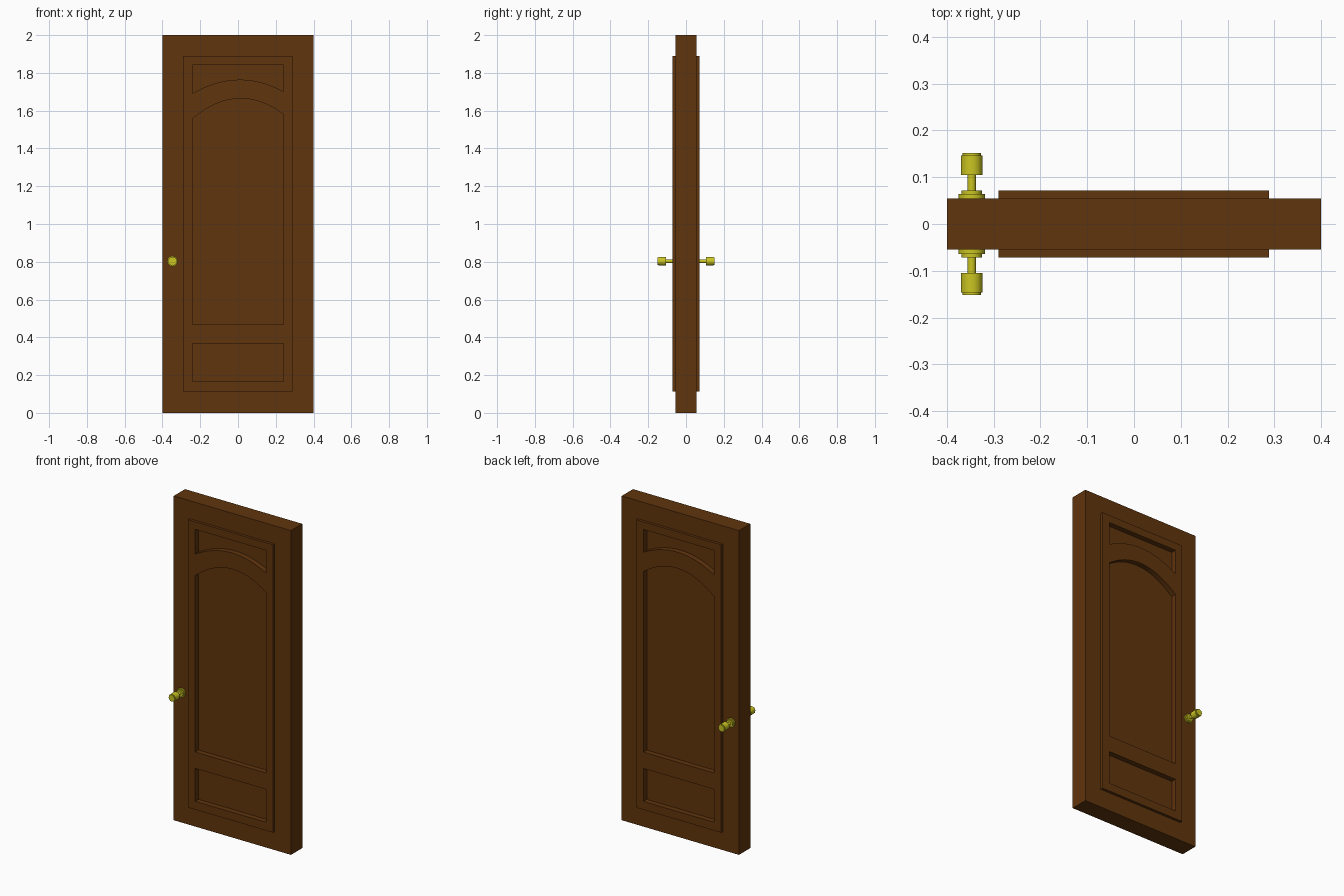
import bpy, bmesh, math

cube = bpy.data.objects.get("Cube")
if cube:
    bpy.data.objects.remove(cube, do_unlink=True)

SLAB, RAISED, RECESS = 0.055, 0.0715, 0.039   # half depths in y
X0, X1 = -0.242, 0.24                         # sides of the openings


def material(name, color, rough):
    m = bpy.data.materials.new(name)
    m.use_nodes = True
    m.diffuse_color = color
    node = m.node_tree.nodes["Principled BSDF"]
    node.inputs["Base Color"].default_value = color
    node.inputs["Roughness"].default_value = rough
    return m


wood = material("brown wood", (0.118, 0.035, 0.004, 1), 0.7)
brass = material("yellow brass", (0.6, 0.56, 0.016, 1), 0.5)


def add_object(name, bm, mat):
    bmesh.ops.recalc_face_normals(bm, faces=bm.faces)
    mesh = bpy.data.meshes.new(name)
    bm.to_mesh(mesh)
    bm.free()
    mesh.materials.append(mat)
    ob = bpy.data.objects.new(name, mesh)
    bpy.context.collection.objects.link(ob)
    return ob


def prism(name, outline, y0, y1, mat):
    """Extrude an (x, z) outline along y."""
    bm = bmesh.new()
    face = bm.faces.new([bm.verts.new((x, y0, z)) for x, z in outline])
    ext = bmesh.ops.extrude_face_region(bm, geom=[face])["geom"]
    verts = [g for g in ext if isinstance(g, bmesh.types.BMVert)]
    bmesh.ops.translate(bm, verts=verts, vec=(0, y1 - y0, 0))
    return add_object(name, bm, mat)


def rect(x0, x1, z0, z1):
    return [(x0, z0), (x1, z0), (x1, z1), (x0, z1)]


def arch(left, top, right, steps=16):
    """Shallow arched edge running from the left side to the right side."""
    pts = []
    for i in range(steps + 1):
        t = i / steps
        base = left + (right - left) * t
        rise = top - (left + right) / 2
        pts.append((X0 + (X1 - X0) * t, base + rise * 4 * t * (1 - t)))
    return pts


def boolean(target, other, operation):
    mod = target.modifiers.new(operation, "BOOLEAN")
    mod.operation, mod.solver, mod.object = operation, "EXACT", other
    bpy.context.view_layer.objects.active = target
    bpy.ops.object.modifier_apply(modifier=mod.name)
    bpy.data.objects.remove(other, do_unlink=True)


# Door slab with the raised field on both faces
door = prism("door", rect(-0.4, 0.4, 0, 2), -SLAB, SLAB, wood)
field = prism("raised_field", rect(-0.29, 0.289, 0.114, 1.889), -RAISED, RAISED, wood)
boolean(door, field, "UNION")

# Recessed panels: low rectangle, tall arched panel, arched top panel
panels = [
    rect(X0, X1, 0.165, 0.368),
    [(X1, 0.469), (X0, 0.469)] + arch(1.557, 1.664, 1.582),
    [(X1, 1.842), (X0, 1.842)] + arch(1.69, 1.764, 1.702),
]
for side in (-1, 1):
    for outline in panels:
        cutter = prism("panel_cutter", outline, side * RECESS, side * 0.2, wood)
        cutter.hide_render = True
        boolean(door, cutter, "DIFFERENCE")

# Door knobs: rose, collar, stem and grip turned from one profile of (radius, y)
profile = [(0.028, 0.05), (0.028, 0.064), (0.022, 0.064), (0.022, 0.072),
           (0.009, 0.072), (0.009, 0.105), (0.0235, 0.105), (0.0235, 0.146),
           (0.02, 0.146), (0.02, 0.152)]


def knob(name, side, sides=12):
    bm = bmesh.new()
    rings = []
    for r, y in profile:
        angles = [math.tau * k / sides for k in range(sides)]
        rings.append([bm.verts.new((r * math.cos(a) - 0.347, side * y,
                                    r * math.sin(a) + 0.803)) for a in angles])
    for a, b in zip(rings, rings[1:]):
        for k in range(sides):
            n = (k + 1) % sides
            bm.faces.new((a[k], a[n], b[n], b[k]))
    bm.faces.new(rings[0])
    bm.faces.new(rings[-1])
    ob = add_object(name, bm, brass)
    bpy.ops.object.select_all(action="DESELECT")
    ob.select_set(True)
    bpy.context.view_layer.objects.active = ob
    bpy.ops.object.shade_smooth_by_angle(angle=math.radians(40))


knob("front_knob", -1)
knob("back_knob", 1)
